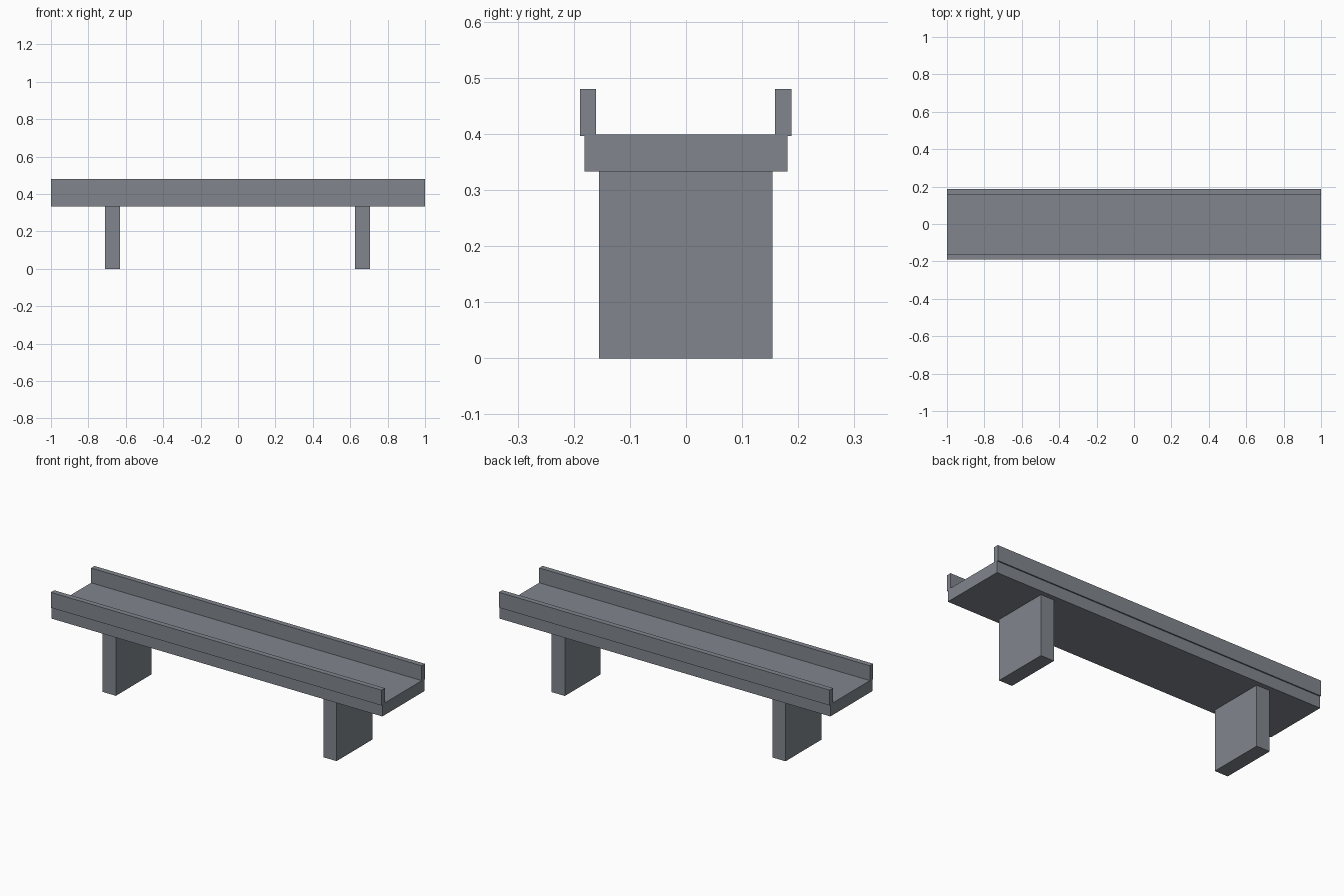
import bpy

default_cube = bpy.data.objects.get("Cube")
if default_cube:
    bpy.data.objects.remove(default_cube, do_unlink=True)

# Single concrete grey finish
grey = bpy.data.materials.new("slate_grey")
grey.use_nodes = True
colour = (0.22, 0.24, 0.27, 1)
grey.diffuse_color = colour
grey.node_tree.nodes["Principled BSDF"].inputs["Base Color"].default_value = colour


def box(name, low, high):
    """Axis-aligned block between two opposite corners."""
    centre = [(a + b) / 2 for a, b in zip(low, high)]
    bpy.ops.mesh.primitive_cube_add(size=1, location=centre)
    block = bpy.context.object
    block.name = name
    block.scale = [b - a for a, b in zip(low, high)]
    bpy.ops.object.transform_apply(location=False, rotation=False, scale=True)
    block.data.materials.append(grey)
    return block


# Long deck slab
box("deck", (-1, -0.181, 0.333), (1, 0.181, 0.399))

# Side rails, slightly overhanging the deck edges
box("front_rail", (-1, -0.189, 0.396), (1, -0.16, 0.48))
box("back_rail", (-1, 0.159, 0.396), (1, 0.188, 0.48))

# Wide supporting legs
box("right_leg", (-0.71, -0.155, 0), (-0.63, 0.154, 0.333))
box("left_leg", (0.625, -0.155, 0), (0.705, 0.154, 0.333))
